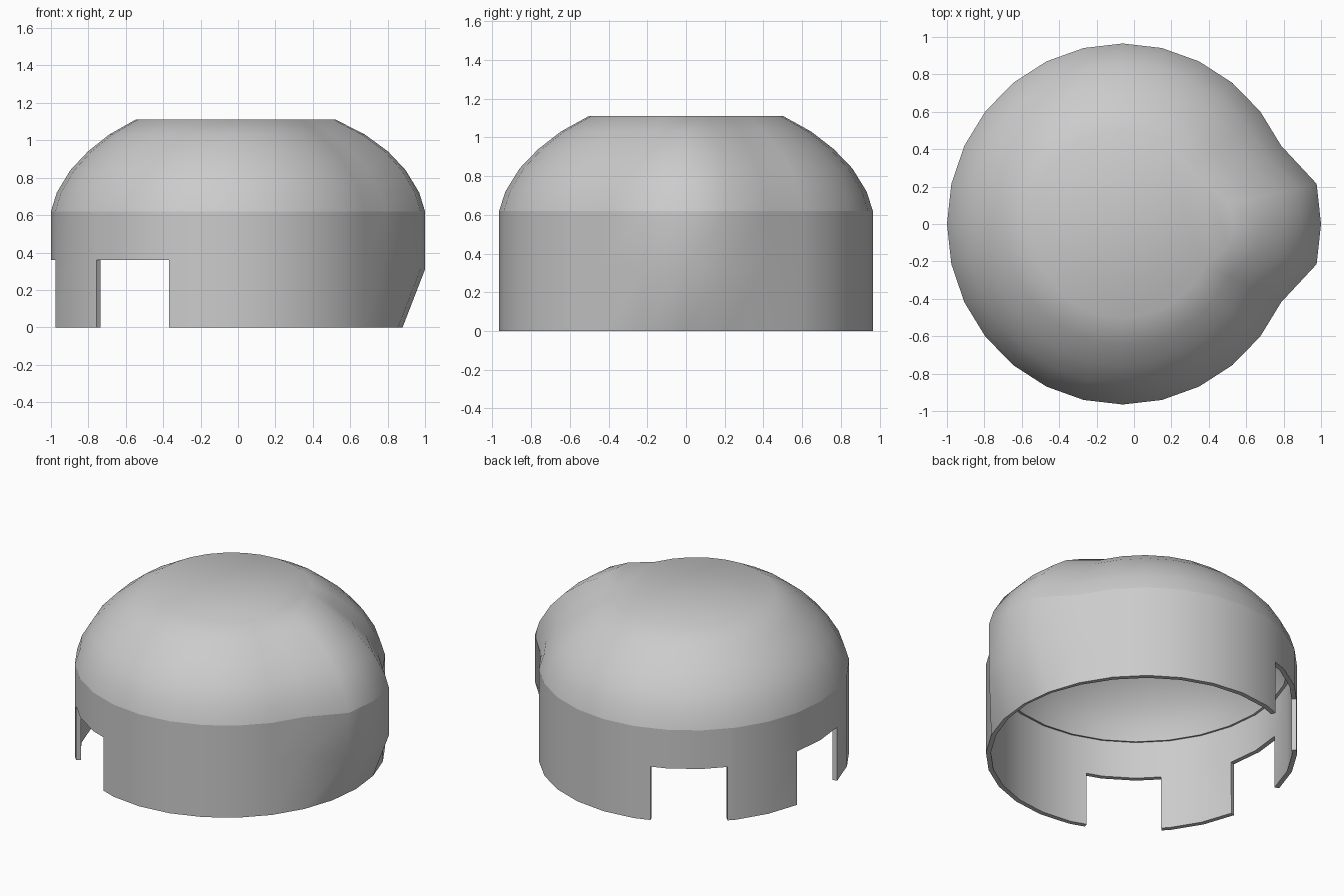
import bpy, bmesh, math

if "Cube" in bpy.data.objects:
    bpy.data.objects.remove(bpy.data.objects["Cube"])

SIDES = 28
CX, RX, RY = -0.06, 0.94, 0.965


def corner(k, scale, push):
    """Corner k of the 28-sided outline; the three front corners are pushed forward."""
    a = 2 * math.pi * k / SIDES
    x = CX + RX * scale * math.cos(a)
    if k % SIDES in (0, 1, SIDES - 1):
        x += push
    return x, RY * scale * math.sin(a)


def point(k, scale, push):
    """Fractional k lies on the straight side between two corners."""
    i = math.floor(k)
    f = k - i
    a, b = corner(i, scale, push), corner(i + 1, scale, push)
    return a[0] + (b[0] - a[0]) * f, a[1] + (b[1] - a[1]) * f


def build_shell(name, columns, levels, thickness, cap=False, skip=None):
    """Loft rings (scale, z, front push) into a shell with thickness inwards."""
    bm = bmesh.new()
    rings = []
    for level, (scale, z, push) in enumerate(levels):
        ring = []
        for k in columns:
            front = k in (0, 1, SIDES - 1)
            zz = z - 0.05 if (skip and level == 1 and front) else z
            ring.append(bm.verts.new((*point(k, scale, push), zz)))
        rings.append(ring)
    n = len(columns)
    for level in range(len(rings) - 1):
        lo, hi = rings[level], rings[level + 1]
        for i in range(n):
            j = (i + 1) % n
            if skip and level == 0:
                end = columns[j] or SIDES
                if skip((columns[i] + end) / 2):
                    continue
            bm.faces.new((lo[i], lo[j], hi[j], hi[i]))
    if cap:
        bm.faces.new(rings[-1])
    loose = [v for v in bm.verts if not v.link_faces]
    bmesh.ops.delete(bm, geom=loose, context='VERTS')
    mesh = bpy.data.meshes.new(name)
    bm.to_mesh(mesh)
    bm.free()
    obj = bpy.data.objects.new(name, mesh)
    bpy.context.collection.objects.link(obj)
    mod = obj.modifiers.new("thickness", 'SOLIDIFY')
    mod.thickness = thickness
    mod.offset = -1
    bpy.ops.object.select_all(action='DESELECT')
    obj.select_set(True)
    bpy.context.view_layer.objects.active = obj
    bpy.ops.object.modifier_apply(modifier=mod.name)
    bpy.ops.object.shade_smooth_by_angle(angle=math.radians(40))
    return obj


# Wall with one rear notch and a mirrored pair of side notches
def in_notch(k):
    m = min(k, SIDES - k)
    return m > 13 or 8.5 < m < 10.75


edges = [8.5, 10.75]
wall_columns = sorted(list(range(SIDES)) + edges + [SIDES - e for e in edges])
build_shell("wall", wall_columns,
            [(1, 0, 0), (1, 0.36, 0.12), (1, 0.62, 0.12)], 0.03, skip=in_notch)

# Flat-topped dome, thicker than the wall so it leaves a small inner ledge
build_shell("dome", list(range(SIDES)),
            [(1, 0.62, 0.12), (0.967, 0.72, 0.12), (0.89, 0.84, 0.12),
             (0.79, 0.94, 0.12), (0.67, 1.03, 0.11), (0.52, 1.11, 0.095)],
            0.055, cap=True)
